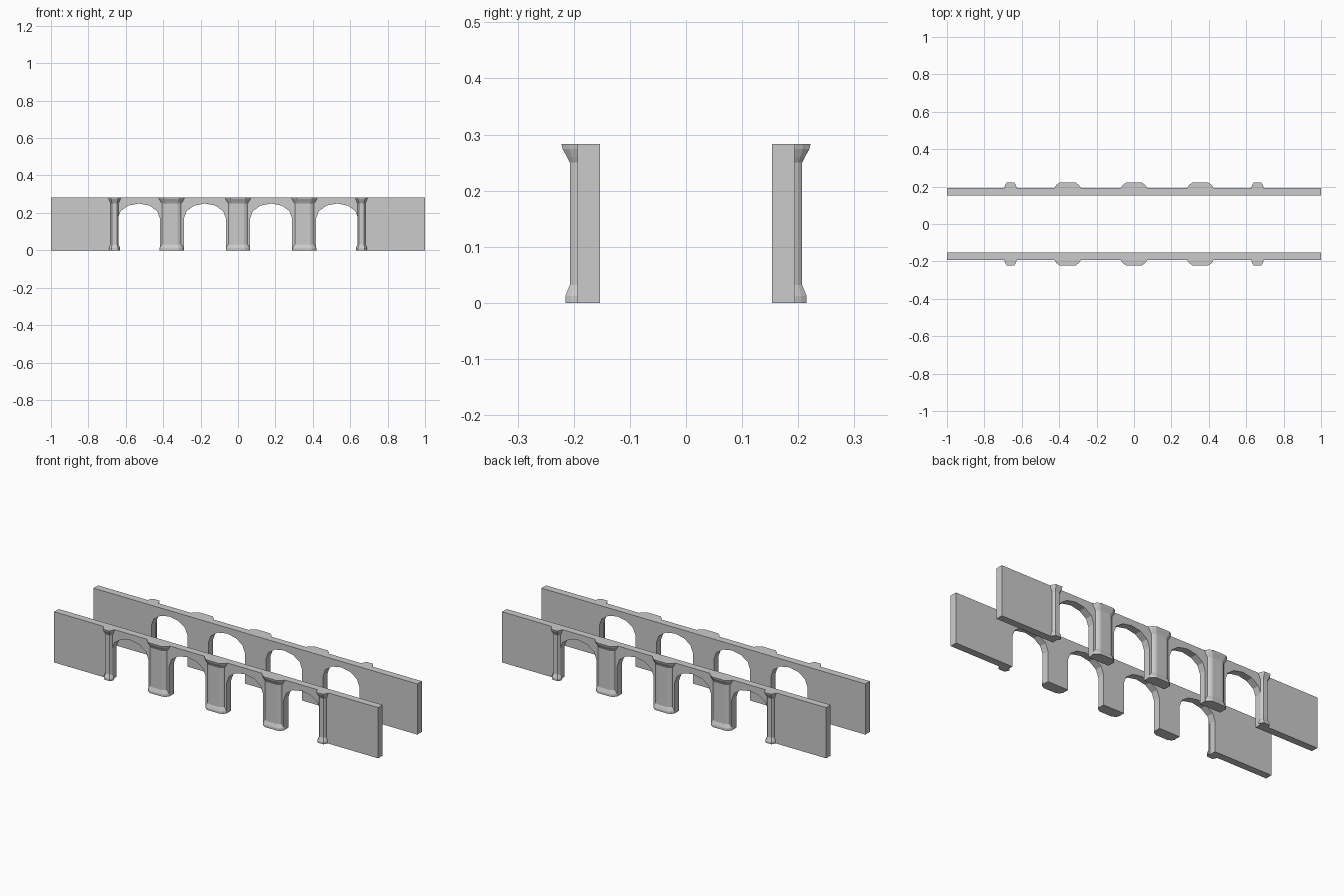
import bpy, bmesh, math

if "Cube" in bpy.data.objects:
    bpy.data.objects.remove(bpy.data.objects["Cube"])

TOP = 0.283
Y_IN, Y_OUT = 0.153, 0.193
ARCH_X = (-0.53, -0.177, 0.177, 0.53)
ARCH_R, SPRING, RISE = 0.1125, 0.17, 0.08


def finish(bm, name):
    bmesh.ops.recalc_face_normals(bm, faces=bm.faces)
    me = bpy.data.meshes.new(name)
    bm.to_mesh(me)
    bm.free()
    ob = bpy.data.objects.new(name, me)
    bpy.context.collection.objects.link(ob)


def wall(side, name):
    # Outline runs along the ground, up and over each arch, then back along the top
    pts = [(-1, 0)]
    for cx in ARCH_X:
        pts.append((cx - ARCH_R, 0))
        for i in range(7):
            a = math.pi * (1 - i / 6)
            pts.append((cx + ARCH_R * math.cos(a), SPRING + RISE * math.sin(a)))
        pts.append((cx + ARCH_R, 0))
    pts += [(1, 0), (1, TOP), (-1, TOP)]
    bm = bmesh.new()
    face = bm.faces.new([bm.verts.new((x, side * Y_IN, z)) for x, z in pts])
    ext = bmesh.ops.extrude_face_region(bm, geom=[face], use_keep_orig=True)
    verts = [g for g in ext["geom"] if isinstance(g, bmesh.types.BMVert)]
    bmesh.ops.translate(bm, verts=verts, vec=(0, side * (Y_OUT - Y_IN), 0))
    bmesh.ops.triangulate(bm, faces=[f for f in bm.faces if len(f.verts) > 4])
    finish(bm, name)


# Pilaster rings: height, extra half width (share of flare), projection from wall
RINGS = [(0, 0.7, 0.022), (0.012, 0.7, 0.022), (0.022, 0.4, 0.018),
         (0.032, 0, 0.014), (0.25, 0, 0.014), (0.26, 0.4, 0.019),
         (0.274, 0.85, 0.027), (TOP, 1, 0.029)]


def pilaster(cx, w, flare, side, name):
    bm = bmesh.new()
    rings = []
    for z, f, d in RINGS:
        hw = w + flare * f
        half = [(1, -0.002), (0.98, 0.1 * d), (0.85, 0.55 * d), (0.6, d)]
        sec = [(-u * hw, v) for u, v in half] + [(u * hw, v) for u, v in reversed(half)]
        rings.append([bm.verts.new((cx + x, side * (Y_OUT + y), z)) for x, y in sec])
    n = len(rings[0])
    for a, b in zip(rings, rings[1:]):
        for i in range(n):
            j = (i + 1) % n
            bm.faces.new((a[i], a[j], b[j], b[i]))
    bm.faces.new(rings[0])
    bm.faces.new(rings[-1])
    finish(bm, name)


for side, label in ((-1, "front"), (1, "back")):
    wall(side, label + "_arcade_wall")
    for cx in (-0.355, 0, 0.355):
        pilaster(cx, 0.052, 0.018, side, label + "_wide_pilaster")
    for cx in (-0.66, 0.66):
        pilaster(cx, 0.021, 0.012, side, label + "_narrow_pilaster")
